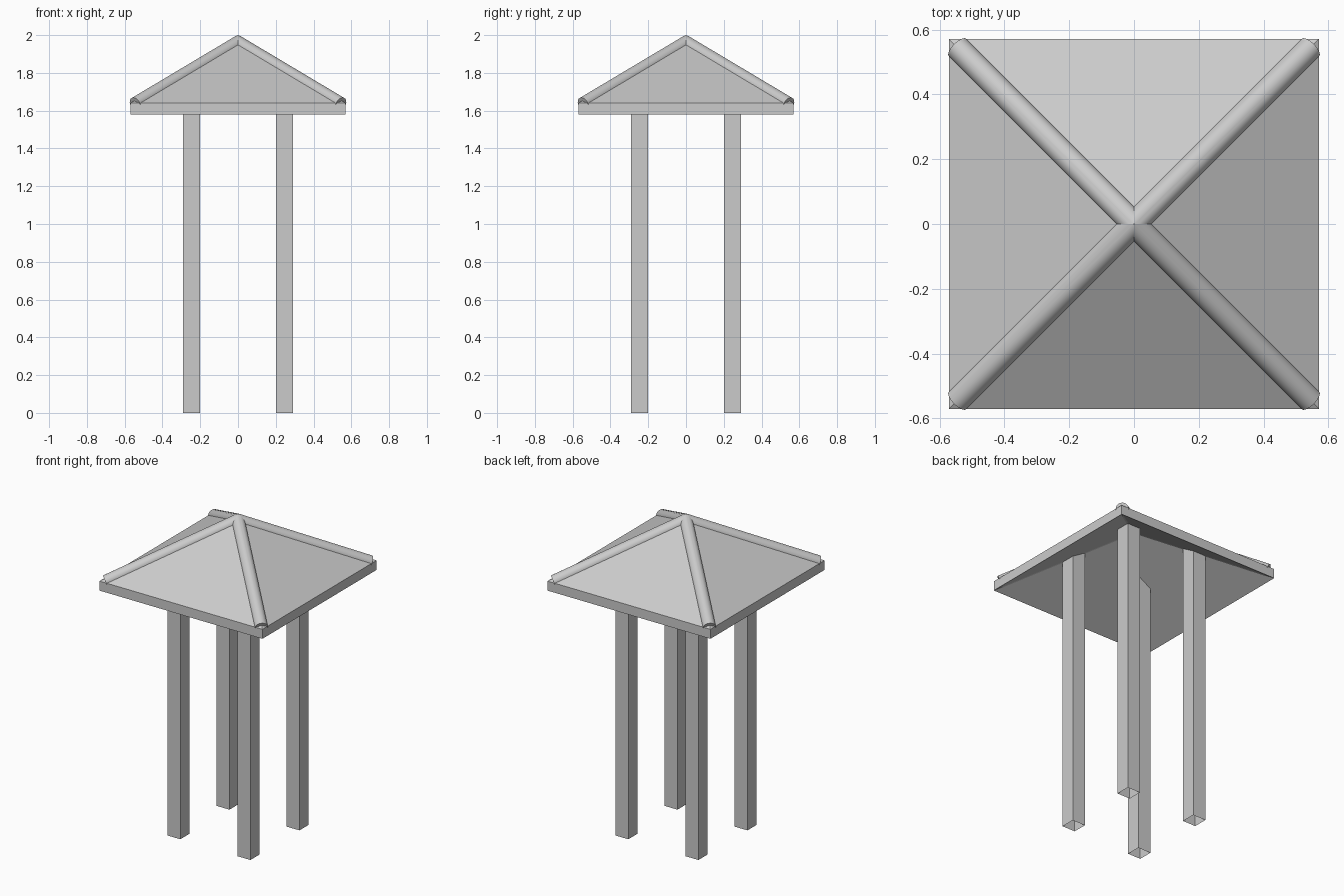
import bpy, bmesh, math
from mathutils import Vector

if "Cube" in bpy.data.objects:
    bpy.data.objects.remove(bpy.data.objects["Cube"])

HALF = 0.57        # half width of the roof
EAVE = 1.58        # underside of the eave
THICK = 0.06       # vertical thickness of the roof
RISE = 0.34        # eave to apex
RIDGE_R = 0.038


def make_object(name, bm, mirror=False):
    bmesh.ops.recalc_face_normals(bm, faces=bm.faces)
    mesh = bpy.data.meshes.new(name)
    bm.to_mesh(mesh)
    bm.free()
    obj = bpy.data.objects.new(name, mesh)
    bpy.context.collection.objects.link(obj)
    if mirror:
        mod = obj.modifiers.new("Mirror", 'MIRROR')
        mod.use_axis = (True, True, False)
        mod.use_mirror_merge = False
    return obj


# Roof: pyramid shell with a straight fascia, hollow underneath
bm = bmesh.new()
corners = [(-1, -1), (1, -1), (1, 1), (-1, 1)]
rings, tips = [], []
for z in (EAVE, EAVE + THICK):
    rings.append([bm.verts.new((x * HALF, y * HALF, z)) for x, y in corners])
    tips.append(bm.verts.new((0, 0, z + RISE)))
low, high = rings
for i in range(4):
    j = (i + 1) % 4
    bm.faces.new((low[i], low[j], high[j], high[i]))
    bm.faces.new((high[i], high[j], tips[1]))
    bm.faces.new((low[j], low[i], tips[0]))
make_object("roof", bm)

# Posts: square tubes open at the foot, reaching up into the roof shell
bm = bmesh.new()
bmesh.ops.create_cube(bm, size=1)
post_top = 1.80
for v in bm.verts:
    v.co = Vector((0.245 + v.co.x * 0.09, 0.245 + v.co.y * 0.09,
                   (v.co.z + 0.5) * post_top))
bm.normal_update()
bmesh.ops.delete(bm, geom=[f for f in bm.faces if abs(f.normal.z) > 0.9],
                 context='FACES_ONLY')
make_object("posts", bm, mirror=True)

# Hip ridges: round rolls along the roof corners, mitred at the apex
slope = RISE / (HALF * math.sqrt(2))
apex_z = 2.0 - RIDGE_R * math.sqrt(1 + slope * slope)


def on_axis(t):
    return Vector((t / math.sqrt(2), t / math.sqrt(2), apex_z - t * slope))


start, end = on_axis(-0.1), on_axis(0.77)
direction = end - start
bm = bmesh.new()
bmesh.ops.create_cone(bm, cap_ends=True, segments=24, radius1=RIDGE_R,
                      radius2=RIDGE_R, depth=direction.length)
rot = direction.to_track_quat('Z', 'Y').to_matrix().to_4x4()
bmesh.ops.transform(bm, matrix=rot, verts=bm.verts)
bmesh.ops.translate(bm, vec=(start + end) / 2, verts=bm.verts)
for normal in ((1, 0, 0), (0, 1, 0)):
    bmesh.ops.bisect_plane(bm, geom=bm.verts[:] + bm.edges[:] + bm.faces[:],
                           plane_co=(0, 0, 0), plane_no=normal,
                           clear_inner=True)
ridges = make_object("hip_ridges", bm, mirror=True)
bpy.context.view_layer.objects.active = ridges
ridges.select_set(True)
bpy.ops.object.shade_smooth_by_angle(angle=math.radians(30))
